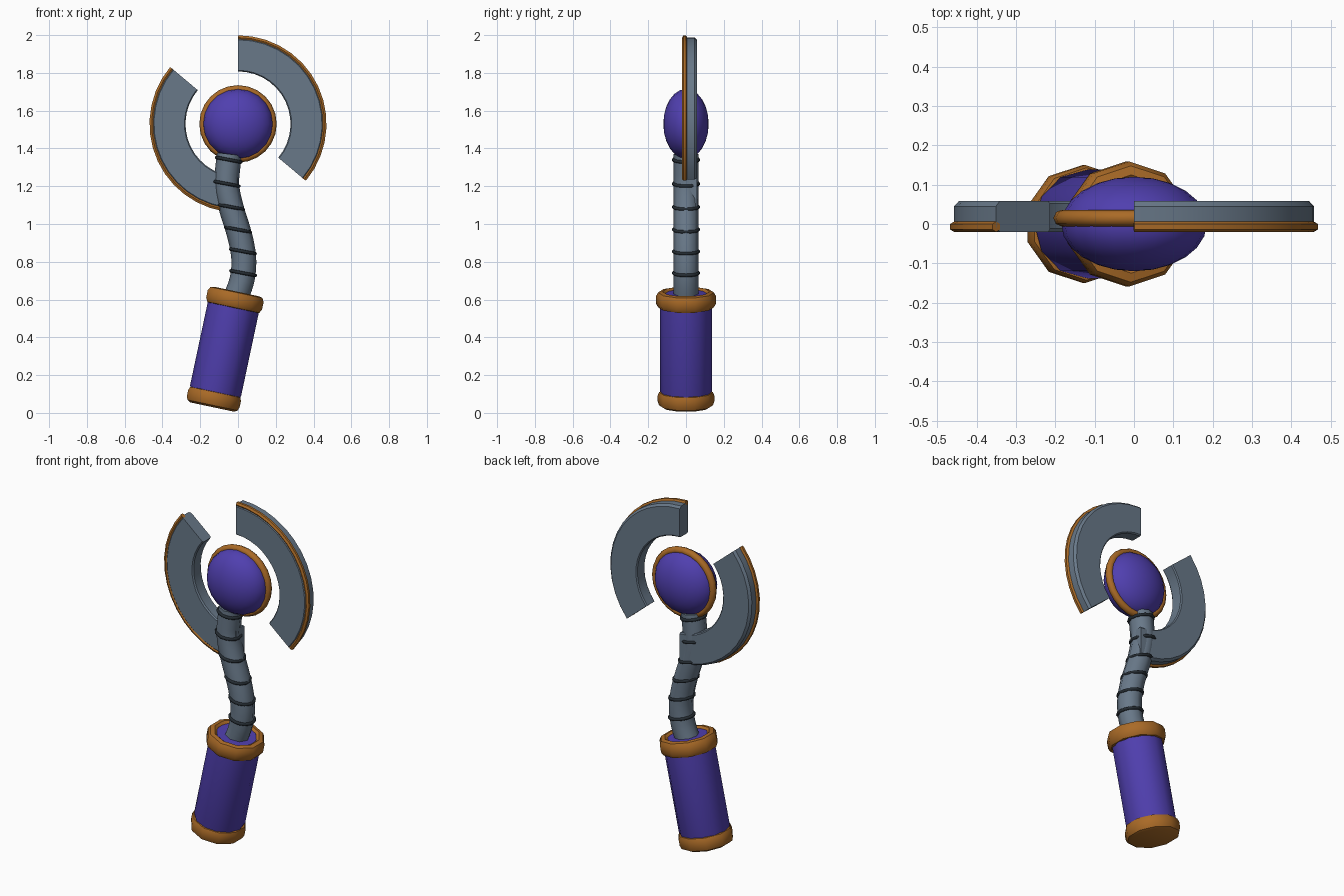
import bpy, bmesh, math
from mathutils import Matrix, Vector

if "Cube" in bpy.data.objects:
    bpy.data.objects.remove(bpy.data.objects["Cube"])

TILT = math.radians(12)
HUB = Vector((0, 0, 1.53))


def material(name, rgb):
    m = bpy.data.materials.new(name)
    m.diffuse_color = (*rgb, 1)
    m.use_nodes = True
    m.node_tree.nodes["Principled BSDF"].inputs["Base Color"].default_value = m.diffuse_color
    return m


PURPLE = material("purple", (0.08, 0.05, 0.43))
GREY = material("blue grey steel", (0.14, 0.19, 0.25))
BRONZE = material("bronze", (0.40, 0.145, 0.02))
DARK = material("dark steel", (0.018, 0.025, 0.032))


def finish(ob, mat, angle=35):
    ob.data.materials.clear()
    ob.data.materials.append(mat)
    bpy.ops.object.select_all(action='DESELECT')
    ob.select_set(True)
    bpy.context.view_layer.objects.active = ob
    bpy.ops.object.shade_smooth_by_angle(angle=math.radians(angle))
    return ob


def from_bmesh(name, bm, mat, angle=35):
    bmesh.ops.recalc_face_normals(bm, faces=bm.faces)
    me = bpy.data.meshes.new(name)
    bm.to_mesh(me)
    bm.free()
    ob = bpy.data.objects.new(name, me)
    bpy.context.collection.objects.link(ob)
    return finish(ob, mat, angle)


def lathe(name, profile, segs, mat, matrix, angle=40):
    bm = bmesh.new()
    vs = [bm.verts.new((0, r, z)) for r, z in profile]
    es = [bm.edges.new((vs[i], vs[(i + 1) % len(vs)])) for i in range(len(vs))
          if profile[i][0] > 0 or profile[(i + 1) % len(vs)][0] > 0]
    bmesh.ops.spin(bm, geom=vs + es, cent=(0, 0, 0), axis=(0, 0, 1),
                   angle=2 * math.pi, steps=segs, use_merge=True)
    bmesh.ops.remove_doubles(bm, verts=bm.verts, dist=1e-4)
    bm.transform(matrix)
    return from_bmesh(name, bm, mat, angle)


def tube(name, points, radius, mat, kind='BEZIER', res=2):
    cu = bpy.data.curves.new(name, 'CURVE')
    cu.dimensions = '3D'
    cu.bevel_depth, cu.bevel_resolution = radius, res
    cu.use_fill_caps, cu.resolution_u = True, 3
    sp = cu.splines.new(kind)
    if kind == 'BEZIER':
        sp.bezier_points.add(len(points) - 1)
        for bp, p in zip(sp.bezier_points, points):
            bp.co = p
            bp.handle_left_type = bp.handle_right_type = 'AUTO'
    else:
        sp.points.add(len(points) - 1)
        for q, p in zip(sp.points, points):
            q.co = (*p, 1)
    ob = bpy.data.objects.new(name, cu)
    bpy.context.collection.objects.link(ob)
    bpy.ops.object.select_all(action='DESELECT')
    ob.select_set(True)
    bpy.context.view_layer.objects.active = ob
    bpy.ops.object.convert(target='MESH')
    return finish(bpy.context.object, mat, 50)


def torus(name, loc, rot, major, minor, segs, mat):
    bpy.ops.mesh.primitive_torus_add(location=loc, rotation=rot, major_radius=major,
                                     minor_radius=minor, major_segments=segs, minor_segments=8)
    ob = bpy.context.object
    ob.name = name
    return finish(ob, mat, 60)


# Tilted grip with a bronze pommel and collar
grip = Matrix.Translation((-0.137, 0, 0.031)) @ Matrix.Rotation(TILT, 4, 'Y')
lathe("grip", [(0, 0.03), (0.125, 0.05), (0.138, 0.09), (0.138, 0.59), (0.11, 0.614), (0, 0.614)],
      12, PURPLE, grip)
lathe("pommel", [(0, 0.004), (0.125, 0.0), (0.143, 0.01), (0.15, 0.03), (0.15, 0.062),
                 (0.143, 0.08), (0.12, 0.085), (0, 0.085)], 10, BRONZE, grip)
lathe("collar", [(0.10, 0.605), (0.125, 0.625), (0.148, 0.62), (0.159, 0.6), (0.159, 0.56),
                 (0.148, 0.54), (0.125, 0.535), (0.10, 0.55)], 10, BRONZE, grip)

# Bent shaft with dark wrapping rings
path = [(-0.012, 0.61), (0.02, 0.70), (0.031, 0.80), (0.022, 0.88), (0.0, 0.97),
        (-0.037, 1.09), (-0.06, 1.21), (-0.055, 1.29), (-0.045, 1.37)]
tube("shaft", [(x, 0, z) for x, z in path], 0.066, GREY)
for i, (x, z) in enumerate([(0.027, 0.74), (0.026, 0.855), (0.0, 0.97),
                            (-0.037, 1.09), (-0.06, 1.213), (-0.049, 1.34)]):
    torus(f"shaft_ring_{i + 1}", (x, 0, z), (0, TILT * 0.9, 0), 0.066, 0.009, 16, DARK)

# Flattened orb in a bronze hoop
bpy.ops.mesh.primitive_uv_sphere_add(segments=20, ring_count=12, radius=1, location=HUB,
                                     rotation=(math.pi / 2, 0, 0))
orb = bpy.context.object
orb.name = "orb"
orb.scale = (0.185, 0.185, 0.12)
finish(orb, PURPLE, 60)
torus("orb_hoop", HUB + Vector((0, 0.015, 0)), (math.pi / 2, 0, 0), 0.184, 0.021, 24, BRONZE)


# Two crescent blades, half a turn apart, each with a bronze cutting edge
def arc(r, y, start, n=14):
    out = []
    for i in range(n + 1):
        a = math.radians(start - 130 * i / n)
        out.append(HUB + Vector((r * math.cos(a), y, r * math.sin(a))))
    return out


SECTION = [(0.278, -0.012), (0.284, -0.02), (0.445, -0.02), (0.458, -0.008),
           (0.458, 0.045), (0.446, 0.058), (0.284, 0.058), (0.278, 0.052)]
for side, start in (("right", 90), ("left", 270)):
    bm = bmesh.new()
    rails = [[bm.verts.new(p) for p in arc(r, y, start)] for r, y in SECTION]
    k = len(rails)
    for j in range(k):
        a, b = rails[j], rails[(j + 1) % k]
        for i in range(len(a) - 1):
            bm.faces.new((a[i], a[i + 1], b[i + 1], b[i]))
    bm.faces.new([r[0] for r in rails])
    bm.faces.new([r[-1] for r in rails])
    from_bmesh(f"{side}_blade", bm, GREY, 25)
    tube(f"{side}_blade_edge", arc(0.457, -0.007, start), 0.0135, BRONZE, 'POLY', 1)
